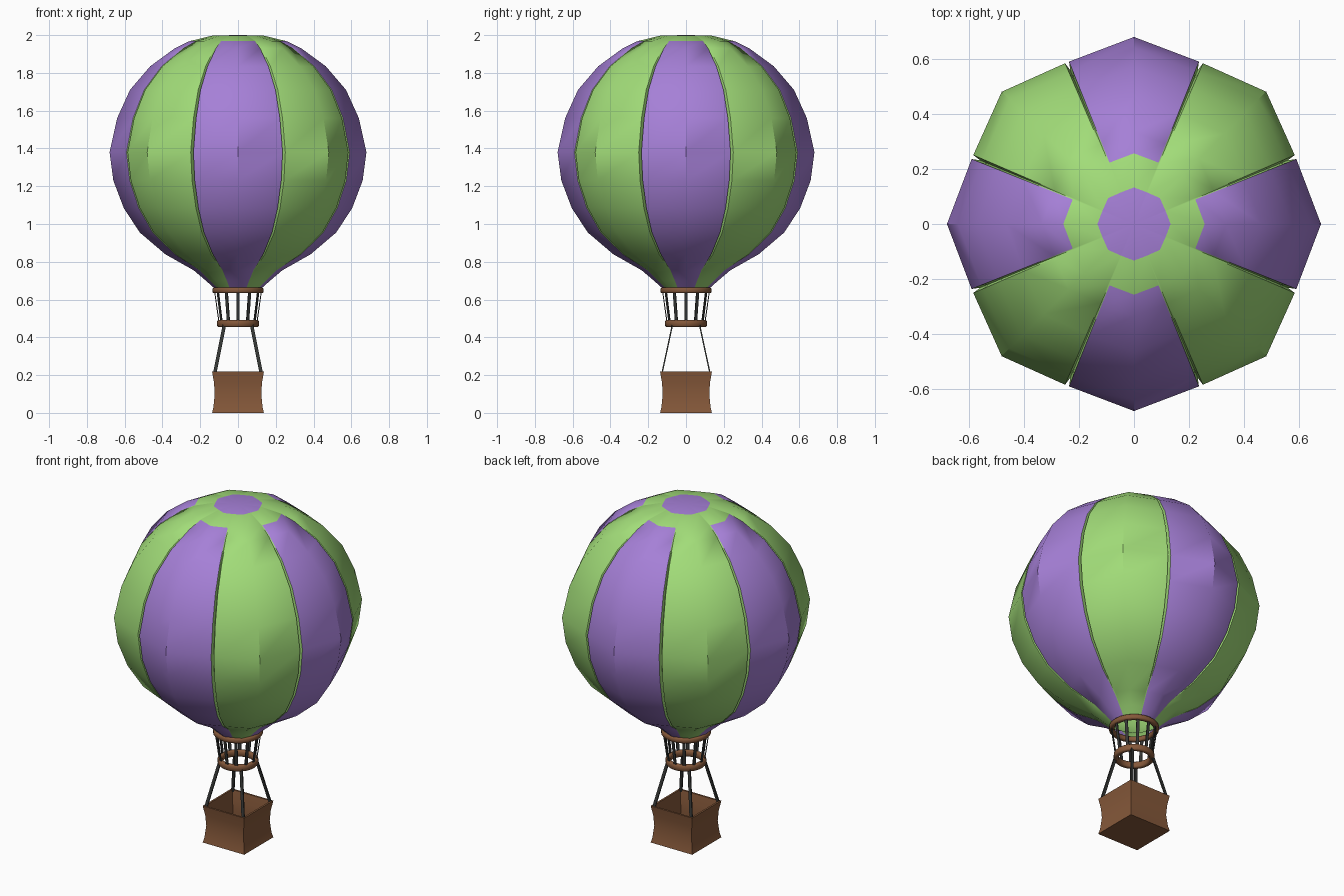
import bpy, bmesh, math
from mathutils import Vector

if "Cube" in bpy.data.objects:
    bpy.data.objects.remove(bpy.data.objects["Cube"])


def material(name, rgb):
    m = bpy.data.materials.new(name)
    m.diffuse_color = (*rgb, 1)
    m.use_nodes = True
    m.node_tree.nodes["Principled BSDF"].inputs["Base Color"].default_value = m.diffuse_color
    return m


PURPLE = material("purple cloth", (0.38, 0.215, 0.68))
GREEN = material("green cloth", (0.36, 0.72, 0.19))
BROWN = material("brown wicker", (0.235, 0.098, 0.042))
ROPE = material("dark rope", (0.035, 0.037, 0.035))


def finish(bm, name, mats, angle=40, normals=True):
    if normals:
        bmesh.ops.recalc_face_normals(bm, faces=bm.faces)
    me = bpy.data.meshes.new(name)
    bm.to_mesh(me)
    bm.free()
    ob = bpy.data.objects.new(name, me)
    bpy.context.collection.objects.link(ob)
    for m in mats:
        me.materials.append(m)
    bpy.ops.object.select_all(action='DESELECT')
    ob.select_set(True)
    bpy.context.view_layer.objects.active = ob
    if angle:
        bpy.ops.object.shade_smooth_by_angle(angle=math.radians(angle))
    return ob


def bridge(bm, a, b):
    n = len(a)
    return [bm.faces.new((a[i], a[(i + 1) % n], b[(i + 1) % n], b[i])) for i in range(n)]


# Envelope: eight puffed gores with narrow seams between them
profile = [(0.125, 0.66), (0.17, 0.70), (0.235, 0.755), (0.385, 0.84), (0.52, 0.955),
           (0.605, 1.085), (0.66, 1.23), (0.68, 1.38), (0.64, 1.56), (0.572, 1.71),
           (0.465, 1.835), (0.335, 1.93), (0.257, 1.968), (0.133, 1.998)]
bm = bmesh.new()
rings = []
for r, z in profile:
    depth = min(1, max(0, (r - 0.2) / 0.3))
    ring = []
    for g in range(8):
        for deg, f in ((-21.8, 0.935), (0, 1), (21.8, 0.935), (22.5, 0.935 - 0.045 * depth)):
            a = math.radians(g * 45 + deg)
            ring.append(bm.verts.new((r * f * math.cos(a), r * f * math.sin(a), z)))
    rings.append(ring)
for k in range(len(rings) - 1):
    for i, f in enumerate(bridge(bm, rings[k], rings[k + 1])):
        purple = (i // 4) % 2 == 0 and i % 4 < 2 and k < len(rings) - 2
        f.material_index = 0 if purple else 1
# Purple crown cap
top = bm.verts.new((0, 0, 2.0))
for i in range(32):
    bm.faces.new((rings[-1][i], rings[-1][(i + 1) % 32], top)).material_index = 0
finish(bm, "envelope", [PURPLE, GREEN])


# Wooden hoops
def hoop(name, inner, outer, z0, z1):
    bm = bmesh.new()
    c = 0.006
    section = [(inner, z0 + c), (inner + c, z0), (outer - c, z0), (outer, z0 + c),
               (outer, z1 - c), (outer - c, z1), (inner + c, z1), (inner, z1 - c)]
    loops = [[bm.verts.new((r * math.cos(t * math.tau / 24), r * math.sin(t * math.tau / 24), z))
              for r, z in section] for t in range(24)]
    for t in range(24):
        bridge(bm, loops[t], loops[(t + 1) % 24])
    finish(bm, name, [BROWN], 50)


hoop("upper_hoop", 0.108, 0.135, 0.634, 0.664)
hoop("lower_hoop", 0.084, 0.110, 0.455, 0.492)


# Flat ropes
def strap(bm, p, q, side, width, thick):
    p, q = Vector(p), Vector(q)
    w = Vector(side) * width / 2
    n = w.cross(q - p).normalized() * thick / 2
    a, b = ([bm.verts.new(c + d) for d in (w + n, n - w, -w - n, w - n)] for c in (p, q))
    bridge(bm, a, b)
    bm.faces.new(a)
    bm.faces.new(b)


bm = bmesh.new()
for i in range(12):
    a = i * math.tau / 12
    c, s = math.cos(a), math.sin(a)
    strap(bm, (0.124 * c, 0.124 * s, 0.645), (0.1 * c, 0.1 * s, 0.475), (-s, c, 0), 0.017, 0.005)
finish(bm, "hoop_ropes", [ROPE], 0)

bm = bmesh.new()
for sx in (-1, 1):
    for sy in (-1, 1):
        strap(bm, (sx * 0.071, sy * 0.071, 0.47), (sx * 0.124, sy * 0.128, 0.205),
              (1, 0, 0), 0.018, 0.007)
finish(bm, "basket_ropes", [ROPE], 0)

# Basket: hollow square tub with a pinched waist
bm = bmesh.new()
levels = [(0.137, 0), (0.13, 0.03), (0.123, 0.1), (0.127, 0.16), (0.137, 0.218),
          (0.126, 0.218), (0.117, 0.16), (0.113, 0.1), (0.118, 0.02)]
loops = [[bm.verts.new((x * h, y * h, z)) for x, y in ((-1, -1), (1, -1), (1, 1), (-1, 1))]
         for h, z in levels]
for a, b in zip(loops, loops[1:]):
    bridge(bm, a, b)
bm.faces.new(loops[0])
bm.faces.new(loops[-1])
finish(bm, "basket", [BROWN])
